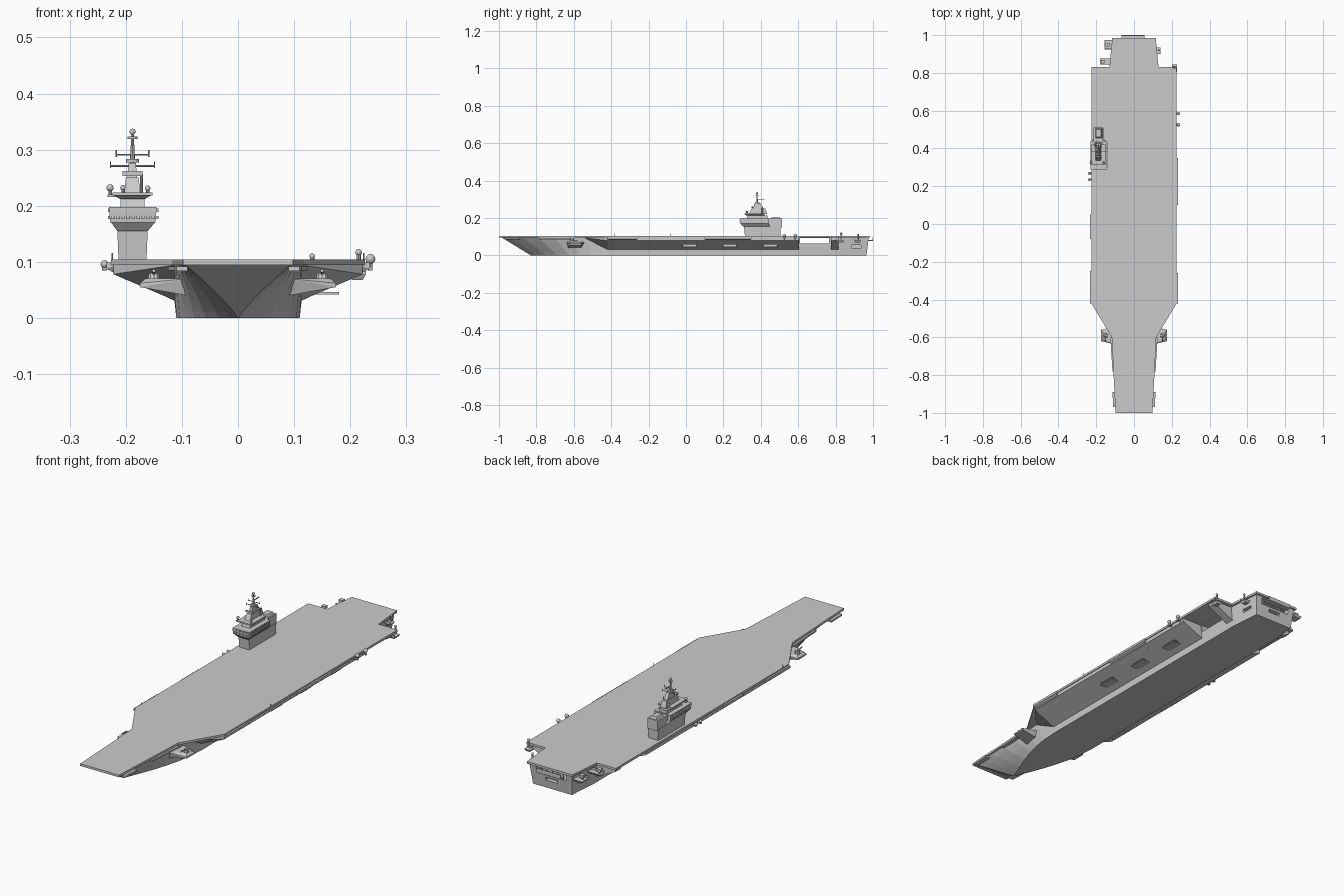
import bpy, bmesh, math
from mathutils import Vector, Matrix


def finish(bm, name):
    bmesh.ops.recalc_face_normals(bm, faces=bm.faces)
    me = bpy.data.meshes.new(name)
    bm.to_mesh(me)
    bm.free()
    ob = bpy.data.objects.new(name, me)
    bpy.context.collection.objects.link(ob)
    return ob


def loft(name, rings):
    bm = bmesh.new()
    vs = [[bm.verts.new(p) for p in r] for r in rings]
    n = len(rings[0])
    for a, b in zip(vs, vs[1:]):
        for i in range(n):
            j = (i + 1) % n
            bm.faces.new((a[i], a[j], b[j], b[i]))
    bm.faces.new(vs[0])
    bm.faces.new(vs[-1])
    return finish(bm, name)


def convex(name, pts):
    bm = bmesh.new()
    for p in pts:
        bm.verts.new(p)
    bmesh.ops.convex_hull(bm, input=bm.verts)
    return finish(bm, name)


def rect(r, z):
    x0, x1, y0, y1 = r
    return [(x0, y0, z), (x1, y0, z), (x1, y1, z), (x0, y1, z)]


def frustum(name, r0, z0, r1, z1):
    return loft(name, [rect(r0, z0), rect(r1, z1)])


def box(name, x0, x1, y0, y1, z0, z1):
    x0, x1 = sorted((x0, x1))
    return frustum(name, (x0, x1, y0, y1), z0, (x0, x1, y0, y1), z1)


def rod(name, a, b, r, r2=None, n=8):
    a, b = Vector(a), Vector(b)
    d = b - a
    bm = bmesh.new()
    m = Matrix.Translation((a + b) / 2) @ d.to_track_quat('Z', 'Y').to_matrix().to_4x4()
    bmesh.ops.create_cone(bm, cap_ends=True, segments=n, radius1=r,
                          radius2=r if r2 is None else r2, depth=d.length, matrix=m)
    return finish(bm, name)


def ball(name, c, r):
    bm = bmesh.new()
    bmesh.ops.create_uvsphere(bm, u_segments=14, v_segments=8, radius=r,
                              matrix=Matrix.Translation(c))
    for f in bm.faces:
        f.smooth = True
    return finish(bm, name)


def cut(ob, *dims):
    c = box("cutter", *dims)
    c.hide_render = True
    m = ob.modifiers.new("cut", 'BOOLEAN')
    m.operation = 'DIFFERENCE'
    m.object = c
    bpy.context.view_layer.objects.active = ob
    bpy.ops.object.modifier_apply(modifier=m.name)
    bpy.data.objects.remove(c)


# flight deck
half = [(0.098, -1), (0.118, -0.6), (0.226, -0.42), (0.226, 0.83), (0.13, 0.83), (0.115, 0.985)]
outline = half + [(-x, y) for x, y in reversed(half)]
loft("flight_deck", [[(x, y, z) for x, y in outline] for z in (0.094, 0.104)])

# main hull, lofted by waterlines with a raked flaring bow
rings = []
for z in (0, 0.012, 0.03, 0.05, 0.072, 0.095):
    t = z / 0.095
    y0 = -0.83 - 0.155 * t
    side = []
    for u in (0, 0.08, 0.2, 0.35, 0.5, 0.65, 0.8, 1):
        low = 0.001 + 0.109 * math.sin(u * math.pi / 2)
        top = 0.094 + 0.024 * u
        side.append((low + (top - low) * t ** 1.2, y0 + u * (-0.42 - y0), z))
    w = 0.11 + 0.01 * t
    side += [(w, 0.83, z), (w - 0.012, 0.965 + 0.012 * t, z)]
    rings.append(side + [(-x, y, zz) for x, y, zz in reversed(side)])
hull = loft("hull", rings)
cut(hull, -0.3, 0.3, 0.61, 0.765, 0.062, 0.0935)      # hangar opening
cut(hull, -0.075, 0.075, 0.92, 1.1, 0.06, 0.09)       # open fantail
cut(hull, -0.03, 0.03, 0.95, 1.1, 0.036, 0.05)        # transom hatch
for s in (1, -1):
    cut(hull, s * 0.095, s * 0.2, 0.885, 0.935, 0.04, 0.055)

for s, side in ((1, "right"), (-1, "left")):
    # flared side body under the deck edge
    sec = [(0.105, 0.03), (0.11, 0.03), (0.222, 0.078), (0.222, 0.094), (0.105, 0.094)]
    pts = [(s * x, y, z) for y in (-0.42, 0.605) for x, z in sec]
    pts += [(s * 0.115, -0.54, 0.094), (s * 0.112, -0.53, 0.088)]
    body = convex(side + "_side_body", pts)
    if s > 0:
        for y in (0.02, 0.235, 0.45):
            cut(body, 0.135, 0.175, y - 0.036, y + 0.036, 0.045, 0.059)
            box("hatch_lip", 0.135, 0.18, y - 0.04, y + 0.04, 0.042, 0.046)
    # bracket behind the lift opening
    convex(side + "_lift_bracket", [(s * x, y, z) for y in (0.775, 0.815)
           for x, z in ((0.1, 0.03), (0.112, 0.03), (0.215, 0.08), (0.215, 0.094), (0.1, 0.094))])
    # deck edge galleries
    spans = [(-0.42, -0.26), (0.1, 0.35)] if s > 0 else [(-0.42, -0.25), (-0.08, 0.05)]
    for a, b in spans:
        convex("gallery", [(s * x, y, z) for x, z, e in
               ((0.2, 0.099, 0), (0.234, 0.099, 0), (0.234, 0.088, 0), (0.2, 0.068, 0.02))
               for y in (a + e, b - e)])
    # bow weapon tub and bow catwalks
    convex("bow_tub", [(s * x, y, z) for x, y0, y1, z in
           ((0.09, -0.64, -0.54, 0.07), (0.165, -0.61, -0.57, 0.07), (0.175, -0.62, -0.56, 0.062),
            (0.175, -0.62, -0.56, 0.055), (0.09, -0.63, -0.56, 0.04)) for y in (y0, y1)])
    rod("tub_mount", (s * 0.15, -0.59, 0.068), (s * 0.15, -0.59, 0.08), 0.012, 0.009, 10)
    rod("tub_barrel", (s * 0.15, -0.59, 0.079), (s * 0.15, -0.625, 0.084), 0.003)
    convex("bow_catwalk", [(s * x, y, z) for x, y in
           ((0.09, -0.97), (0.11, -0.97), (0.114, -0.89), (0.09, -0.89)) for z in (0.084, 0.092)])
    convex("bow_side_walk", [(s * x, y, z) for x, y in
           ((0.1, -0.78), (0.114, -0.78), (0.125, -0.6), (0.1, -0.6)) for z in (0.085, 0.092)])

# stern platforms
box("stern_walk", -0.065, 0.055, 0.97, 1.0, 0.076, 0.081)
box("stern_rail", -0.065, 0.055, 0.996, 1.0, 0.081, 0.095)
for i in range(5):
    x = -0.058 + i * 0.0265
    box("fantail_post", x - 0.002, x + 0.002, 0.968, 0.974, 0.06, 0.09)
for x0, x1, y0, y1 in ((-0.155, -0.11, 0.925, 0.975), (-0.18, -0.11, 0.845, 0.875),
                       (0.11, 0.14, 0.9, 0.935), (0.2, 0.228, 0.805, 0.845)):
    frustum("stern_platform", (x0 * .9 + x1 * .1, x0 * .2 + x1 * .8, y0 + .006, y1 - .006), 0.068,
            (x0, x1, y0, y1), 0.078)
    box("platform_wall", x0, x1, y0, y0 + 0.003, 0.078, 0.088)
for x, y in ((-0.14, 0.95), (-0.165, 0.86)):
    rod("launcher_post", (x, y, 0.077), (x, y, 0.09), 0.005)
    box("launcher", x - 0.01, x + 0.01, y - 0.009, y + 0.009, 0.087, 0.099)

# deck edge domes
for x, y, z, r in ((0.236, 0.525, 0.105, 0.009), (0.236, 0.585, 0.105, 0.009),
                   (0.215, 0.83, 0.117, 0.006), (0.132, 0.92, 0.11, 0.005),
                   (-0.238, 0.235, 0.096, 0.007), (-0.238, 0.268, 0.096, 0.007)):
    ball("dome", (x, y, z), r)
    rod("dome_post", (x, y, 0.085), (x, y, z), 0.004)
    s = 1 if x > 0 else -1
    if abs(x) > 0.2:
        box("dome_bracket", s * 0.2, x + s * 0.004, y - 0.006, y + 0.006, 0.086, 0.09)
for x, y in ((0.224, -0.085), (-0.224, -0.38)):
    rod("whip_antenna", (x, y, 0.1), (x, y, 0.116), 0.001)

# island
base = (-0.213, -0.163, 0.315, 0.505)
wide = (-0.23, -0.145, 0.288, 0.44)
frustum("island_base", base, 0.104, (-0.215, -0.161, 0.31, 0.507), 0.156)
frustum("island_flare", (-0.215, -0.161, 0.305, 0.45), 0.155, (-0.226, -0.148, 0.292, 0.44), 0.17)
frustum("bridge", (-0.228, -0.147, 0.29, 0.44), 0.17, wide, 0.198)
box("island_aft_house", -0.214, -0.163, 0.43, 0.512, 0.15, 0.196)
frustum("funnel", (-0.205, -0.17, 0.455, 0.505), 0.196, (-0.2, -0.175, 0.46, 0.5), 0.206)
for z in (0.179, 0.192):
    for i in range(9):
        x = -0.222 + i * 0.0088
        box("bridge_window", x - 0.003, x + 0.003, 0.2865, 0.295, z - 0.003, z + 0.003)
    for i in range(8):
        y = 0.305 + i * 0.017
        for x in (-0.2305, -0.1445):
            box("side_window", x - 0.001, x + 0.003, y - 0.005, y + 0.005, z - 0.003, z + 0.003)
frustum("upper_bridge", (-0.209, -0.167, 0.325, 0.435), 0.198, (-0.209, -0.167, 0.33, 0.435), 0.213)
frustum("upper_flare", (-0.21, -0.166, 0.325, 0.42), 0.212, (-0.22, -0.156, 0.315, 0.42), 0.218)
box("upper_platform", -0.224, -0.152, 0.312, 0.42, 0.218, 0.224)
frustum("mast_house", (-0.203, -0.174, 0.335, 0.435), 0.22, (-0.2, -0.177, 0.35, 0.425), 0.25)
frustum("mast_tower", (-0.197, -0.18, 0.36, 0.415), 0.25, (-0.195, -0.182, 0.365, 0.4), 0.276)
rod("mast", (-0.188, 0.38, 0.27), (-0.188, 0.38, 0.33), 0.005, 0.002)
ball("mast_dome", (-0.188, 0.38, 0.332), 0.0055)
rod("mast_ring", (-0.188, 0.38, 0.319), (-0.188, 0.38, 0.323), 0.009, n=12)
rod("radar_base", (-0.188, 0.38, 0.277), (-0.188, 0.38, 0.283), 0.012, n=12)
for z, a, b in ((0.291, -0.217, -0.159), (0.271, -0.227, -0.149)):
    rod("yard_arm", (a, 0.385, z), (b, 0.385, z), 0.0015)
    for x in (a, b):
        rod("yard_tip", (x, 0.385, z - 0.004), (x, 0.385, z + 0.008), 0.001)
box("radar_panel", -0.206, -0.17, 0.35, 0.354, 0.253, 0.262)
rod("radar_arm", (-0.188, 0.352, 0.257), (-0.188, 0.37, 0.257), 0.003)
box("mast_spur", -0.19, -0.186, 0.38, 0.42, 0.298, 0.301)
for x, y, z, r in ((-0.228, 0.325, 0.232, 0.0065), (-0.161, 0.325, 0.231, 0.005),
                   (-0.205, 0.415, 0.232, 0.005), (-0.172, 0.268 + 0.14, 0.254, 0.003)):
    rod("island_dome_post", (x, y, 0.218), (x, y, z), 0.003)
    ball("island_dome", (x, y, z), r)
box("dome_shelf", -0.233, -0.215, 0.317, 0.335, 0.216, 0.22)
